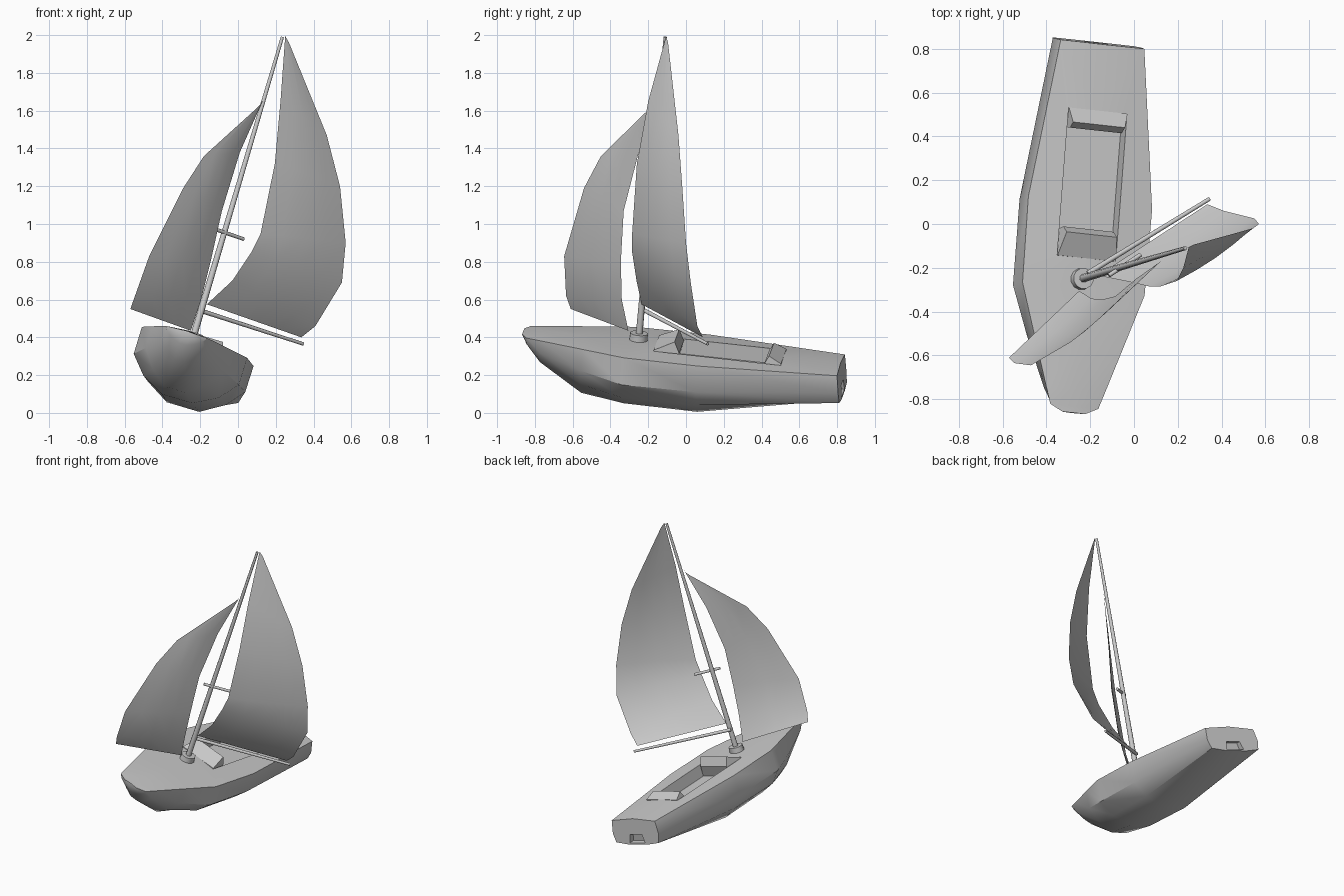
import bpy, bmesh, math
from mathutils import Vector, Matrix

if "Cube" in bpy.data.objects:
    bpy.data.objects.remove(bpy.data.objects["Cube"])

# heeled, slightly pitched boat frame: across, aft, up, origin on deck
R, F, U = Vector((.9535, -.1045, -.2818)), Vector((.077, .991, -.107)), Vector((.291, .085, .953))
BOAT = Matrix((R, F, U)).transposed().to_4x4()
BOAT.translation = (-.214, -.253, .412)


def make(name, verts, faces, matrix=None, angle=None):
    me = bpy.data.meshes.new(name)
    me.from_pydata([tuple(v) for v in verts], [], faces)
    if matrix:
        me.transform(matrix)
    bm = bmesh.new()
    bm.from_mesh(me)
    bmesh.ops.recalc_face_normals(bm, faces=bm.faces)
    bm.to_mesh(me)
    bm.free()
    ob = bpy.data.objects.new(name, me)
    bpy.context.collection.objects.link(ob)
    if angle:
        smooth(ob, angle)
    return ob


def activate(ob):
    bpy.ops.object.select_all(action='DESELECT')
    ob.select_set(True)
    bpy.context.view_layer.objects.active = ob


def smooth(ob, angle):
    activate(ob)
    bpy.ops.object.shade_smooth_by_angle(angle=math.radians(angle))


def rod(name, a, b, r1, r2, sides=8):
    a, b = Vector(a), Vector(b)
    d = b - a
    bpy.ops.mesh.primitive_cone_add(vertices=sides, radius1=r1, radius2=r2, depth=d.length,
                                    location=(a + b) / 2, rotation=d.to_track_quat('Z', 'Y').to_euler())
    bpy.context.object.name = name
    smooth(bpy.context.object, 50)


def prism(name, profile, w):
    """Side profile of (half width, aft, up) points extruded across the boat."""
    n = len(profile)
    verts = [(s * p[0] * w, p[1], p[2]) for s in (-1, 1) for p in profile]
    faces = [tuple(range(n)), tuple(range(n, 2 * n))]
    faces += [(i, (i + 1) % n, n + (i + 1) % n, n + i) for i in range(n)]
    return make(name, verts, faces, BOAT)


def cut(ob, cutter):
    m = ob.modifiers.new("cut", 'BOOLEAN')
    m.object = cutter
    m.operation = 'DIFFERENCE'
    m.solver = 'EXACT'
    activate(ob)
    bpy.ops.object.modifier_apply(modifier=m.name)
    bpy.data.objects.remove(cutter)


def sail(name, rows, belly, cols=4):
    """Sheet lofted between inner and outer edge points, bulging along belly."""
    verts, faces = [], []
    for k, (a, b) in enumerate(rows):
        a, b = Vector(a), Vector(b)
        s = math.sin(math.pi * k / (len(rows) - 1))
        for j in range(cols + 1):
            t = j / cols
            verts.append(a.lerp(b, t) + Vector(belly) * s * math.sin(math.pi * t))
    w = cols + 1
    for k in range(len(rows) - 1):
        for j in range(cols):
            i = k * w + j
            faces.append((i, i + 1, i + w + 1, i + w))
    make(name, verts, faces, angle=60)


# hull: aft position, then half section from deck edge to bottom
stations = [
    (-.61, [(.055, -.048), (.045, -.055), (.03, -.06), (.01, -.065)]),
    (-.58, [(.115, -.048), (.098, -.075), (.06, -.1), (.02, -.115)]),
    (-.505, [(.14, -.047), (.13, -.115), (.085, -.165), (.03, -.198)]),
    (-.27, [(.217, -.046), (.215, -.165), (.15, -.26), (.06, -.333)]),
    (-.04, [(.292, -.045), (.292, -.195), (.21, -.29), (.085, -.358)]),
    (.355, [(.296, -.045), (.294, -.19), (.215, -.285), (.09, -.36)]),
    (1.087, [(.2, -.045), (.212, -.135), (.195, -.195), (.09, -.208)]),
]
verts, faces, n = [], [], 9
for i, (y, half) in enumerate(stations):
    crown = half[0][1] + (.015 if i > 1 else .003)
    ring = [(0, crown)] + half + [(-x, z) for x, z in reversed(half)]
    aft = .02 if i == len(stations) - 1 else 0
    verts += [(x, y + aft * (-.045 - z) / .1 * .8, z) for x, z in ring]
for k in range(len(stations) - 1):
    for j in range(n):
        a, b = k * n + j, k * n + (j + 1) % n
        faces.append((a, b, b + n, a + n))
faces += [tuple(range(n)), tuple(range(len(verts) - n, len(verts)))]
hull = make("hull", verts, faces, BOAT)

# cockpit well and small transom notch
cut(hull, prism("well_cutter", [(1, .1, .1), (1, .78, .1), (1, .78, -.12), (1, .1, -.12)], .14))
cut(hull, prism("notch_cutter", [(1, 1.07, -.14), (1, 1.2, -.14), (1.3, 1.2, -.198), (1.3, 1.07, -.198)], .055))
smooth(hull, 35)

# raised ramps at both ends of the cockpit
prism("front_ramp", [(.14, .1, -.031), (.12, .205, .02), (.12, .235, -.04), (.139, .22, -.119), (.139, .1, -.119)], 1)
prism("rear_ramp", [(.14, .78, -.031), (.124, .712, .0), (.124, .69, -.045), (.139, .7, -.119), (.139, .78, -.119)], 1)

# spars
rod("mast", (-.24, -.25, .39), (.235, -.11, 1.99), .019, .009)
base = Vector((-.235, -.25, .405))
rod("mast_collar", base - U * .02, base + U * .018, .05, .048, 12)
rod("boom", (-.21, -.225, .545), (.345, .115, .365), .012, .009)
rod("spreader", (-.115, -.235, .97), (.03, -.14, .92), .01, .01)

# sails
sail("main_sail", [
    ((-.165, -.235, .575), (.335, .09, .40)),
    ((-.03, -.262, .70), (.41, .06, .46)),
    ((.07, -.285, .85), (.55, .025, .69)),
    ((.12, -.285, .95), (.57, 0, .90)),
    ((.195, -.26, 1.32), (.54, -.02, 1.20)),
    ((.225, -.20, 1.65), (.47, -.04, 1.47)),
    ((.25, -.105, 1.995), (.27, -.095, 1.96))], (.008, -.015, 0))
sail("fore_sail", [
    ((-.25, -.305, .435), (-.57, -.61, .55)),
    ((-.195, -.34, .60), (-.545, -.635, .62)),
    ((-.145, -.345, .80), (-.47, -.645, .83)),
    ((-.085, -.33, 1.07), (-.29, -.54, 1.19)),
    ((.01, -.25, 1.38), (-.18, -.45, 1.36)),
    ((.13, -.165, 1.65), (.11, -.18, 1.62))], (.012, -.012, 0))
